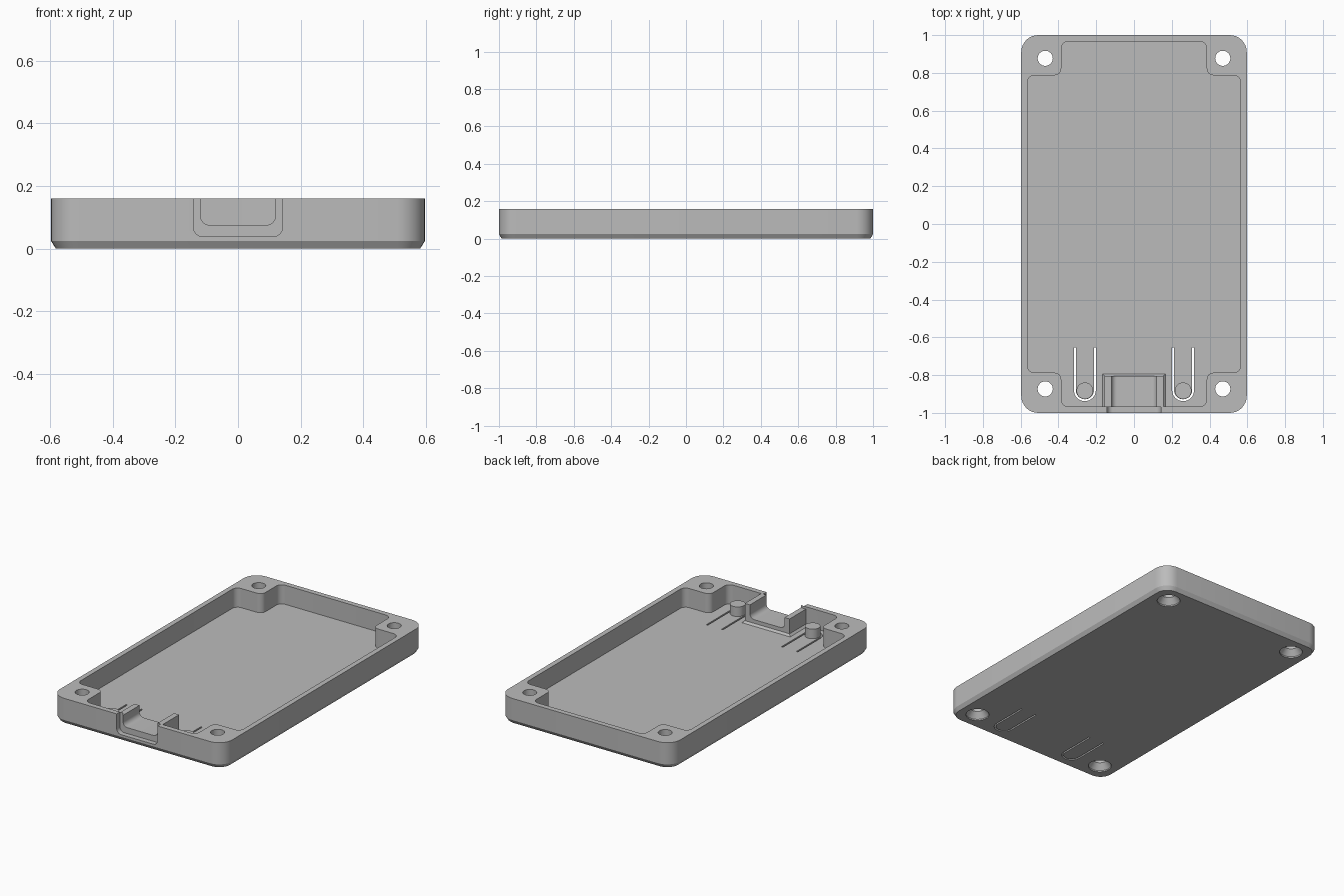
import bpy, bmesh
from math import sin, cos, pi
from mathutils import Vector

if "Cube" in bpy.data.objects:
    bpy.data.objects.remove(bpy.data.objects["Cube"])

GREY = (0.5, 0.5, 0.5, 1)
plastic = bpy.data.materials.new("grey plastic")
plastic.use_nodes = True
plastic.diffuse_color = GREY
plastic.node_tree.nodes["Principled BSDF"].inputs["Base Color"].default_value = GREY

HEIGHT, FLOOR = 0.16, 0.04


def rounded(corners, r, steps=8):
    """Round each corner of a 2D outline with a quadratic-free circular arc."""
    out = []
    for i, c in enumerate(corners):
        c = Vector(c)
        a = (Vector(corners[i - 1]) - c).normalized()
        b = (Vector(corners[(i + 1) % len(corners)]) - c).normalized()
        centre = c + (a + b) * r
        for k in range(steps + 1):
            t = k / steps * pi / 2
            out.append(centre - b * r * cos(t) - a * r * sin(t))
    return out


def box(w, y0, y1):
    return [(-w, y0), (w, y0), (w, y1), (-w, y1)]


def circle(x, y, r, n=40):
    return [(x + r * cos(2 * pi * k / n), y + r * sin(2 * pi * k / n)) for k in range(n)]


def loft(name, rings, upright=False):
    """Solid through (outline, level) rings; upright outlines lie in the x-z plane."""
    bm = bmesh.new()
    loops = [[bm.verts.new((u, lv, v) if upright else (u, v, lv)) for u, v in ring]
             for ring, lv in rings]
    n = len(loops[0])
    for lo, hi in zip(loops, loops[1:]):
        for i in range(n):
            j = (i + 1) % n
            bm.faces.new((lo[i], lo[j], hi[j], hi[i]))
    bm.faces.new(loops[0][::-1])
    bm.faces.new(loops[-1])
    bmesh.ops.recalc_face_normals(bm, faces=bm.faces)
    mesh = bpy.data.meshes.new(name)
    bm.to_mesh(mesh)
    bm.free()
    mesh.materials.append(plastic)
    ob = bpy.data.objects.new(name, mesh)
    bpy.context.collection.objects.link(ob)
    return ob


def combine(target, tool, operation):
    """Apply a boolean and discard the tool."""
    mod = target.modifiers.new("boolean", "BOOLEAN")
    mod.operation, mod.object, mod.solver = operation, tool, "EXACT"
    graph = bpy.context.evaluated_depsgraph_get()
    mesh = bpy.data.meshes.new_from_object(target.evaluated_get(graph))
    target.modifiers.clear()
    target.data = mesh
    bpy.data.objects.remove(tool)


def cut(tool):
    combine(tray, tool, "DIFFERENCE")


# Outer shell with chamfered bottom edge
outline = rounded(box(0.597, -1, 1), 0.09)
base = rounded(box(0.582, -0.985, 0.985), 0.075)
tray = loft("case_tray", [(base, 0), (outline, 0.024), (outline, HEIGHT)])

# Cavity leaving a boss in each corner
quarter = [(0.565, 0.787), (0.385, 0.787), (0.385, 0.967)]
right = [(x, -y) for x, y in quarter[::-1]] + quarter
cross = right + [(-x, -y) for x, y in right]
cavity = rounded(cross, 0.037)
cut(loft("cavity_cutter", [(cavity, FLOOR), (cavity, 0.3)]))

# Port block with a flared foot and one lower post
foot = loft("block_foot", [(box(0.167, -0.98, -0.793), FLOOR - 0.01),
                           (box(0.167, -0.98, -0.793), FLOOR),
                           (box(0.155, -0.98, -0.805), FLOOR + 0.012)])
combine(tray, foot, "UNION")
posts = [(-0.155, 0.03), (0.155, 0.03), (0.155, HEIGHT), (0, HEIGHT), (0, 0.145), (-0.155, 0.145)]
combine(tray, loft("port_block", [(posts, -0.98), (posts, -0.805)], True), "UNION")

# Port channel and wider recess in the front wall
channel = rounded(box(0.12, 0.075, 0.4), 0.03)
cut(loft("channel_cutter", [(channel, -1.1), (channel, -0.7)], True))
recess = rounded(box(0.142, 0.038, 0.4), 0.03)
cut(loft("recess_cutter", [(recess, -1.1), (recess, -0.968)], True))

# Countersunk screw holes
for x in (-0.47, 0.47):
    for y in (-0.873, 0.877):
        cut(loft("hole_cutter", [(circle(x, y, 0.068), -0.01), (circle(x, y, 0.068), 0.008),
                                 (circle(x, y, 0.04), 0.045), (circle(x, y, 0.04), 0.3)]))


def arch(x, r, steps=16):
    """U-shaped line around a button."""
    bend = [(x + r * cos(pi * k / steps), -0.88 - r * sin(pi * k / steps))
            for k in range(steps + 1)]
    return [(x + r, -0.655)] + bend + [(x - r, -0.655)]


# Flexible button tongues: U slits with a round pin on each
parts = [tray]
for side, x in (("right", -0.26), ("left", 0.26)):
    slit = arch(x, 0.058) + arch(x, 0.048)[::-1]
    cut(loft("slit_cutter", [(slit, -0.1), (slit, 0.1)]))
    pin = circle(x, -0.883, 0.044)
    parts.append(loft(side + "_button_pin", [(pin, FLOOR - 0.005), (pin, 0.1)]))

# Smooth curved walls, keep edges sharp
bpy.ops.object.select_all(action="DESELECT")
for ob in parts:
    ob.select_set(True)
bpy.context.view_layer.objects.active = tray
bpy.ops.object.shade_smooth_by_angle(angle=pi / 6)
